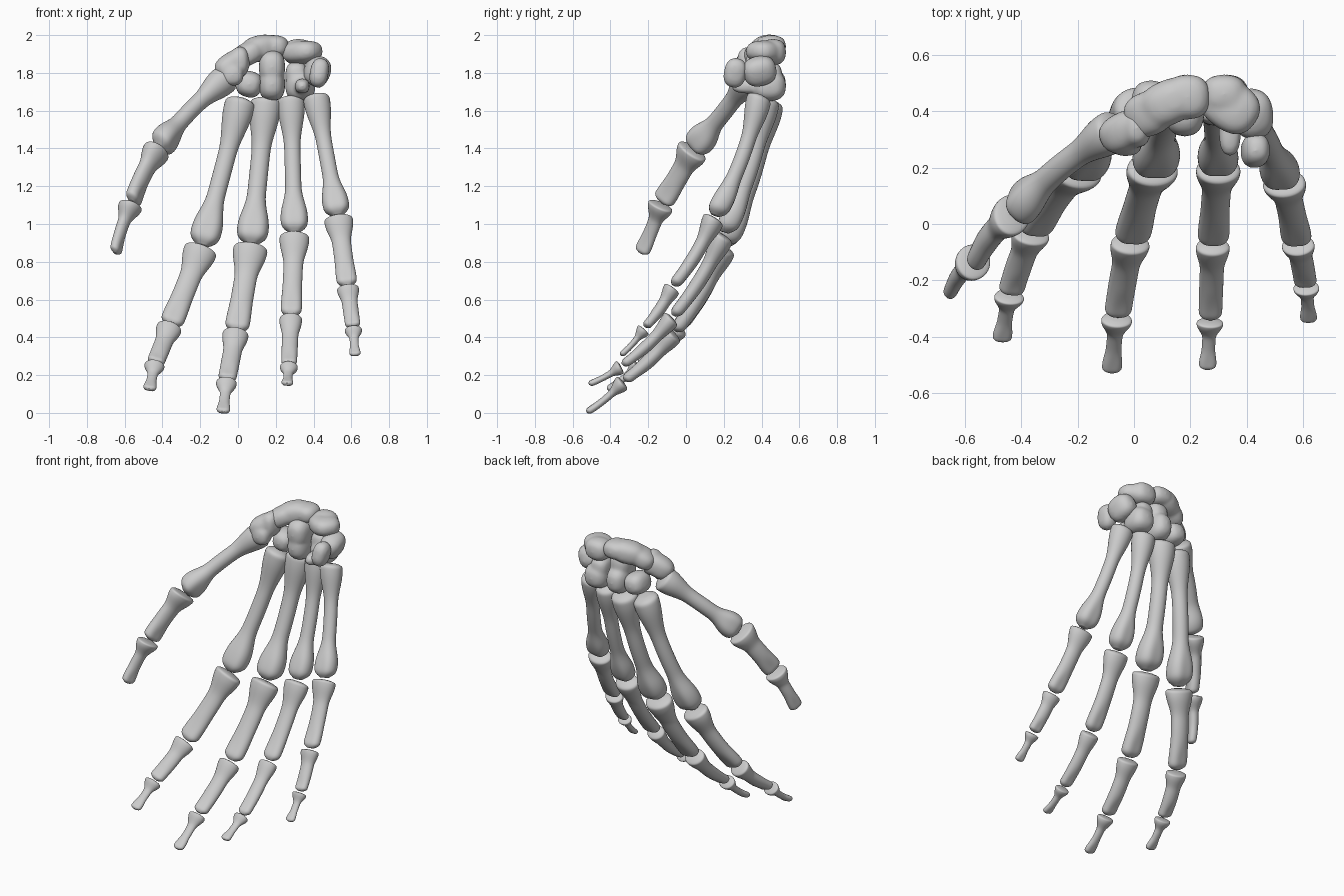
import bpy, bmesh, math
from mathutils import Vector, Euler

cube = bpy.data.objects.get("Cube")
if cube:
    bpy.data.objects.remove(cube, do_unlink=True)

GREY = (0.6, 0.6, 0.6, 1)
bone_grey = bpy.data.materials.new("bone_grey")
bone_grey.use_nodes = True
bone_grey.diffuse_color = GREY
bone_grey.node_tree.nodes["Principled BSDF"].inputs["Base Color"].default_value = GREY

SIDES = 20
RINGS = 26
FRONT = (0, -1, .25)
# Shares of the digit's girth at base, shaft and head, depth-to-width ratio at base and head, knuckle start
SHAPES = {
    "metacarpal": (.92, .54, .92, 1, 1.05, .66),
    "proximal_phalanx": (1, .65, .71, .82, .76, .58),
    "middle_phalanx": (.76, .54, .53, .84, .76, .58),
    "distal_phalanx": (.6, .3, .39, .85, .65, .58),
    "thumb_tip": (.8, .44, .5, .95, .75, .58),
}


def finish(name, bm, modifiers):
    """Turn the mesh into a smooth grey object with its modifiers."""
    bmesh.ops.recalc_face_normals(bm, faces=bm.faces)
    mesh = bpy.data.meshes.new(name)
    bm.to_mesh(mesh)
    bm.free()
    mesh.materials.append(bone_grey)
    obj = bpy.data.objects.new(name, mesh)
    bpy.context.collection.objects.link(obj)
    for kind, settings in modifiers:
        mod = obj.modifiers.new(kind.title(), kind)
        for key, value in settings.items():
            setattr(mod, key, value)
    for face in mesh.polygons:
        face.use_smooth = True


def ease(start, stop, t):
    """Smooth step from nought at start to one at stop."""
    f = min(1, max(0, (t - start) / (stop - start)))
    return f * f * (3 - 2 * f)


def cap(distance, length):
    """Rounded end: grows like a quarter ellipse from the tip."""
    e = min(1, distance / length)
    return max(.4, math.sqrt(1 - (1 - e) ** 2))


def long_bone(name, shape, girth, start, end, palm):
    """Loft rings from joint to joint, flared at the ends and bowed away from the palm."""
    base, shaft, head, base_depth, head_depth, knuckle_start = shape
    start, end = Vector(start), Vector(end)
    axis = (end - start).normalized()
    side = axis.cross(Vector(palm)).normalized()
    palm = side.cross(axis).normalized()
    start, end = start + axis * .006, end - axis * .006
    bow = (end - start).length * .04
    bm = bmesh.new()
    rings = []
    for k in range(RINGS + 1):
        t = (1 - math.cos(math.pi * k / RINGS)) / 2
        knuckle = ease(knuckle_start, .88, t)
        width = shaft + (base - shaft) * ease(.36, .06, t) + (head - shaft) * knuckle
        radius = girth / 2 * width * cap(t, .03) * cap(1 - t, .08)
        depth = base_depth + (head_depth - base_depth) * t
        centre = start.lerp(end, t) - palm * bow * math.sin(math.pi * t)
        ring = []
        for i in range(SIDES):
            angle = math.tau * i / SIDES
            u, v = math.cos(angle), math.sin(angle)
            groove = 1 - .2 * knuckle * v ** 6
            flat = .9 if v > 0 else 1
            ring.append(bm.verts.new(centre + radius * (side * u + palm * v * depth * groove * flat)))
        rings.append(ring)
    for lower, upper in zip(rings, rings[1:]):
        for i in range(SIDES):
            j = (i + 1) % SIDES
            bm.faces.new((lower[i], lower[j], upper[j], upper[i]))
    bm.faces.new(rings[0][::-1])
    bm.faces.new(rings[-1])
    finish(name, bm, [("SUBSURF", {"levels": 1, "render_levels": 1})])


def digit(name, girth, palm, bones, joints):
    """Chain the bones of one digit through its joints, wrist first."""
    for bone, start, end in zip(bones, joints, joints[1:]):
        long_bone(f"{name}_{bone}", SHAPES[bone], girth, start, end, palm)


def wrist_bone(name, *lobes):
    """Fuse ellipsoid lobes (centre, radii, optional turn in degrees) into one pebble."""
    bm = bmesh.new()
    for centre, radii, *turn in lobes:
        angles = turn[0] if turn else (0, 0, 0)
        rotation = Euler([math.radians(a) for a in angles]).to_matrix()
        for v in bmesh.ops.create_icosphere(bm, subdivisions=3, radius=1)["verts"]:
            boxy = [math.copysign(abs(c) ** .8, c) * r for c, r in zip(v.co, radii)]
            v.co = rotation @ Vector(boxy) + Vector(centre)
    finish(name, bm, [("REMESH", {"mode": "VOXEL", "voxel_size": .01, "use_smooth_shade": True}),
                      ("SMOOTH", {"factor": .5, "iterations": 10})])


# Fingers and thumb
finger = ("metacarpal", "proximal_phalanx", "middle_phalanx", "distal_phalanx")
digit("index", .18, FRONT, finger,
      [(.02, .41, 1.67), (-.19, .19, .88), (-.36, -.03, .46), (-.44, -.25, .26), (-.47, -.42, .12)])
digit("middle", .185, FRONT, finger,
      [(.15, .44, 1.67), (.07, .2, .89), (-.01, -.06, .43), (-.06, -.33, .17), (-.08, -.53, 0)])
digit("ring", .16, FRONT, finger,
      [(.28, .43, 1.68), (.3, .2, .95), (.28, -.07, .51), (.27, -.34, .25), (.26, -.52, .15)])
digit("little", .155, FRONT, finger,
      [(.41, .39, 1.69), (.53, .15, 1.04), (.58, -.07, .67), (.61, -.22, .45), (.62, -.35, .3)])
digit("thumb", .175, (.8, -.5, -.2), ("metacarpal", "proximal_phalanx", "thumb_tip"),
      [(-.05, .34, 1.78), (-.42, .04, 1.4), (-.56, -.13, 1.11), (-.65, -.24, .84)])

# Wrist pebbles
wrist_bone("trapezium", ((-.03, .33, 1.84), (.1, .07, .07), (0, -30, 25)),
           ((.01, .34, 1.86), (.05, .07, .08)), ((-.03, .29, 1.79), (.06, .05, .06)))
wrist_bone("scaphoid", ((.05, .39, 1.9), (.09, .08, .06), (0, -30, 20)),
           ((.12, .43, 1.93), (.1, .08, .07), (0, -12, 25)), ((.19, .45, 1.94), (.08, .08, .06)))
wrist_bone("lunate", ((.34, .42, 1.91), (.11, .09, .06), (0, -5, -35)),
           ((.32, .46, 1.91), (.08, .07, .07)))
wrist_bone("triquetrum", ((.42, .39, 1.81), (.07, .09, .08), (15, 20, 10)))
wrist_bone("pisiform", ((.43, .26, 1.8), (.05, .06, .08), (-10, 10, 0)))
wrist_bone("capitate", ((.18, .4, 1.83), (.07, .09, .09)), ((.18, .42, 1.74), (.07, .11, .09)))
wrist_bone("hamate", ((.33, .44, 1.73), (.08, .09, .08)), ((.31, .44, 1.79), (.06, .07, .07)),
           ((.34, .33, 1.73), (.04, .09, .04)))
wrist_bone("trapezoid", ((.06, .42, 1.74), (.07, .09, .07), (0, 15, 0)))
